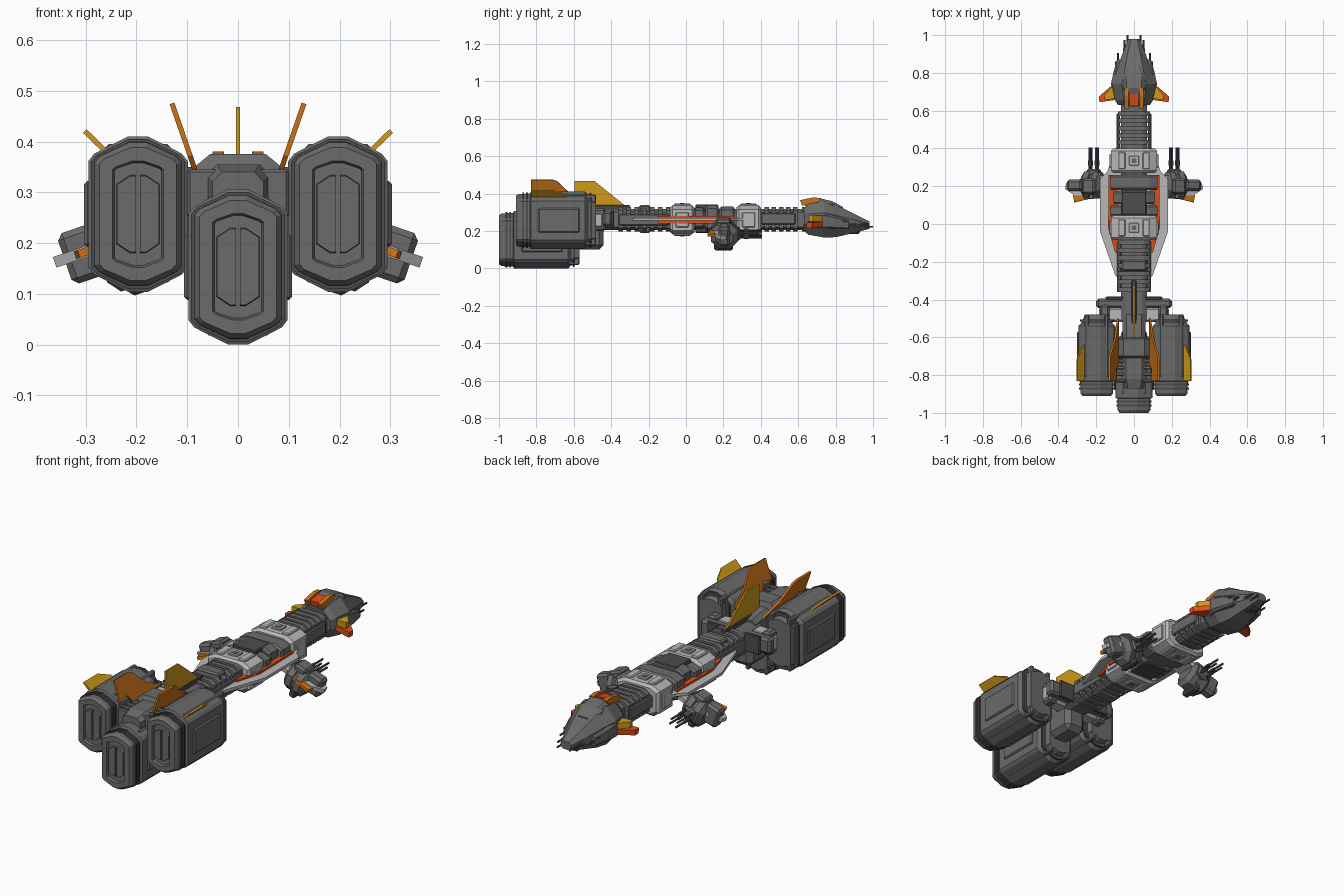
import bpy, bmesh, math
from mathutils import Matrix, Vector

def material(name, rgb):
    m = bpy.data.materials.new(name)
    m.diffuse_color = (*rgb, 1)
    return m

HULL = material("hull grey", (0.145, 0.145, 0.145))
DARK = material("dark grey", (0.075, 0.075, 0.078))
LIGHT = material("light grey", (0.48, 0.48, 0.48))
YELLOW = material("yellow", (0.62, 0.32, 0.01))
ORANGE = material("orange", (0.60, 0.17, 0.01))
RED = material("red orange", (0.72, 0.075, 0.01))

def finish(name, bm, mat, mirror=False, mtx=None):
    if mtx:
        bm.transform(mtx)
    bmesh.ops.recalc_face_normals(bm, faces=bm.faces)
    me = bpy.data.meshes.new(name)
    bm.to_mesh(me)
    bm.free()
    me.materials.append(mat)
    ob = bpy.data.objects.new(name, me)
    bpy.context.collection.objects.link(ob)
    if mirror:
        ob.modifiers.new("mirror", 'MIRROR').use_mirror_merge = False
    return ob

def loft(name, mat, rings, mirror=False, mtx=None):
    bm = bmesh.new()
    vs = [[bm.verts.new(p) for p in r] for r in rings]
    n = len(rings[0])
    for a, b in zip(vs, vs[1:]):
        for i in range(n):
            bm.faces.new((a[i], a[(i + 1) % n], b[(i + 1) % n], b[i]))
    bm.faces.new(vs[0])
    bm.faces.new(vs[-1])
    return finish(name, bm, mat, mirror, mtx)

def box(name, mat, x, y, z, bevel=0.0, mirror=False, mtx=None):
    bm = bmesh.new()
    bmesh.ops.create_cube(bm, size=1)
    for v in bm.verts:
        v.co = [(a + b) / 2 + c * (b - a) for (a, b), c in zip((x, y, z), v.co)]
    if bevel:
        bmesh.ops.bevel(bm, geom=bm.edges[:], offset=bevel, segments=1, affect='EDGES')
    return finish(name, bm, mat, mirror, mtx)

def plate(name, mat, outline, z0, z1, mirror=False, mtx=None):
    return loft(name, mat, [[(x, y, z) for x, y in outline] for z in (z0, z1)], mirror, mtx)

def octa(y, hw, zb, zt, cx=0, k=0.65, j=0.72):
    # eight-sided section across the ship
    c, h = (zb + zt) / 2, (zt - zb) / 2
    q = [(k, 1), (1, j), (1, -j), (k, -1), (-k, -1), (-1, -j), (-1, j), (-k, 1)]
    return [(cx + a * hw, y, c + b * h) for a, b in q]

def rod(name, mat, x, z, y0, y1, r, mirror=True, mtx=None, n=6):
    ring = lambda y: [(x + r * math.cos(i * math.tau / n), y, z + r * math.sin(i * math.tau / n)) for i in range(n)]
    return loft(name, mat, [ring(y0), ring(y1)], mirror, mtx)

# Engine pods: tall hexagonal bodies with recessed rear panel
def pod_ring(cx, cz, y, d, hw=0.098, hh=0.153):
    w, h = hw - d, hh - d
    q = [(0.2, 1), (0.88, 1 - 0.22 * w / 0.098), (1, 1 - 0.32 * w / 0.098)]
    half = q + [(a, -b) for a, b in reversed(q)]
    return [(cx + a * w, y, cz + b * h) for a, b in half + [(-a, -b) for a, b in half]]

def engine(name, cx, cz, r, mirror):
    steps = [(0.012, 0.058), (0.012, 0.052), (0, 0.048), (0, 0.022), (0.014, 0.012), (0.075, 0.010),
             (0.08, 0), (0.37, 0), (0.385, 0.016), (0.40, 0.016), (0.405, 0.026), (0.43, 0.034)]
    loft(name + "_body", HULL, [pod_ring(cx, cz, r + dy, d) for dy, d in steps], mirror)
    # raised half panels on the rear face
    for s in (-1, 1):
        pts = [(0.004, 0.078), (0.016, 0.078), (0.043, 0.060), (0.043, -0.060), (0.016, -0.078), (0.004, -0.078)]
        loft(name + "_rear_panel", HULL, [[(cx + s * a * k, r + y, cz + b * k) for a, b in pts]
                                          for y, k in ((0.02, 1), (0.002, 0.96))], mirror)
        box(name + "_side_panel", HULL, (cx + s * 0.098 - 0.008, cx + s * 0.098 + 0.008),
            (r + 0.12, r + 0.34), (cz - 0.065, cz + 0.065), 0.006, mirror)
        box(name + "_top_rail", HULL, (cx + s * 0.052 - 0.012, cx + s * 0.052 + 0.012),
            (r + 0.10, r + 0.43), (cz - 0.135, cz + 0.138), 0.006, mirror)
    for dy in (0.035, 0.055, 0.395):
        loft(name + "_rib", DARK, [pod_ring(cx, cz, r + dy + e, 0.005 if dy < 0.1 else 0.008)
                                   for e in (0, 0.01)], mirror)

engine("upper_engine", 0.197, 0.257, -0.91, True)
engine("lower_engine", 0, 0.153, -1.0, False)

# Engine mount: central block, arms and cross beams
loft("engine_core", HULL, [octa(y, w, 0.2, t) for y, w, t in
     ((-0.87, 0.05, 0.34), (-0.82, 0.065, 0.355), (-0.71, 0.065, 0.355), (-0.70, 0.085, 0.375),
      (-0.61, 0.085, 0.375), (-0.60, 0.06, 0.35), (-0.48, 0.06, 0.33))])
for i in range(4):
    box("core_rib", HULL, (-0.10, 0.10), (-0.84 + i * 0.035, -0.82 + i * 0.035), (0.25, 0.345), 0.005)
bm = bmesh.new()
bmesh.ops.create_cone(bm, cap_ends=True, segments=16, radius1=0.065, radius2=0.065, depth=0.3)
finish("engine_arm", bm, HULL, False, Matrix.Translation((0, -0.66, 0.285)) @ Matrix.Rotation(math.pi / 2, 4, 'Y'))
box("cross_beam", HULL, (-0.20, 0.20), (-0.445, -0.395), (0.225, 0.305), 0.012)
box("cross_beam_front", DARK, (-0.15, 0.15), (-0.40, -0.385), (0.215, 0.31), 0.004)
box("mount_plate", LIGHT, (-0.185, 0.185), (-0.52, -0.44), (0.215, 0.30), 0.012)
box("mount_joint", HULL, (0.13, 0.18), (-0.51, -0.43), (0.20, 0.32), 0.01, True)
box("lower_mount", HULL, (-0.06, 0.06), (-0.62, -0.44), (0.10, 0.25), 0.025)

# Tail fins
def fin(name, mat, pts, base, tip, t=0.004, mirror=True):
    # points are (height fraction, y) on the plane running from base to tip
    b, d = Vector((base[0], 0, base[1])), Vector((tip[0] - base[0], 0, tip[1] - base[1]))
    n = Vector((d.z, 0, -d.x)).normalized() * t
    loft(name, mat, [[b + d * f + Vector((0, y, 0)) + n * s for f, y in pts] for s in (-1, 1)], mirror)

fin("centre_fin", YELLOW, [(0, -0.30), (1, -0.49), (1, -0.595), (0, -0.595)], (0, 0.315), (0, 0.468), mirror=False)
fin("inner_fin", ORANGE, [(0, -0.50), (0.35, -0.61), (0.93, -0.69), (1, -0.72), (1, -0.83), (0.2, -0.83),
                          (0.3, -0.77), (0, -0.74)], (0.085, 0.345), (0.13, 0.475), 0.005)
fin("outer_fin", YELLOW, [(0, -0.62), (0.55, -0.65), (1, -0.72), (1, -0.83), (0, -0.83)], (0.245, 0.365), (0.302, 0.421), 0.005)

# Spine with ribs
loft("spine", HULL, [octa(y, 0.068, 0.205, 0.318) for y in (-0.52, 0.66)])
for y in [-0.36 + 0.042 * i for i in range(7)] + [0.42 + 0.038 * i for i in range(5)] + [0.62]:
    w = 0.085 if y < 0.6 else 0.062
    loft("spine_rib", HULL, [octa(y + d, w, 0.198, 0.328) for d in (0, 0.024)])
box("spine_side_rail", HULL, (0.075, 0.093), (0.40, 0.585), (0.235, 0.295), 0.005, True)
box("spine_side_rail_rear", HULL, (0.07, 0.09), (-0.36, -0.09), (0.23, 0.29), 0.005, True)
box("spine_top_block", HULL, (-0.065, 0.065), (-0.25, -0.19), (0.19, 0.338), 0.008)
box("spine_top_rail", DARK, (-0.012, 0.012), (-0.60, -0.30), (0.30, 0.338), 0.003)
for y0, y1, w, t in ((0.04, 0.10, 0.125, 0.325), (0.105, 0.175, 0.11, 0.34), (0.18, 0.26, 0.125, 0.33)):
    loft("mid_block", HULL, [octa(y, w - d, 0.535 - t + d, t - d) for y, d in
         ((y0, 0.008), (y0 + 0.01, 0), (y1 - 0.01, 0), (y1, 0.008))])
box("mid_top_plate", DARK, (-0.065, 0.065), (0.05, 0.17), (0.19, 0.342), 0.004)

# Light armour saddles with hatch frames, top and bottom
for c in (0.335, -0.02):
    loft("armour_saddle", LIGHT, [octa(c + y, 0.122 - d, 0.182 + d, 0.338 - d) for y, d in
         ((-0.065, 0.012), (-0.052, 0), (0.052, 0), (0.065, 0.012))])
    box("hatch_frame", LIGHT, (-0.026, 0.026), (c - 0.026, c + 0.026), (0.173, 0.347), 0.003)
    box("hatch", HULL, (-0.013, 0.013), (c - 0.013, c + 0.013), (0.171, 0.349))
    box("saddle_pad", LIGHT, (0.045, 0.085), (c - 0.045, c + 0.045), (0.174, 0.346), 0.005, True)
    box("saddle_side", LIGHT, (0.115, 0.13), (c - 0.035, c + 0.035), (0.22, 0.30), 0.004, True)

# Flank blades and red stripes
plate("flank_blade", LIGHT, [(0.06, 0.42), (0.10, 0.40), (0.14, 0.28), (0.18, 0.24), (0.18, -0.04),
                             (0.10, -0.27), (0.07, -0.31)], 0.255, 0.270, True)
plate("flank_stripe", RED, [(0.09, 0.26), (0.134, 0.26), (0.137, -0.02), (0.10, -0.15), (0.07, -0.15)], 0.24, 0.28, True)

# Side wings carrying gun turrets, built flat then tilted down outward
TILT = Matrix.Translation((0.12, 0, 0.245)) @ Matrix.Rotation(math.radians(19), 4, 'Y')
plate("wing", LIGHT, [(0, 0.15), (0, 0.25), (0.09, 0.26), (0.25, 0.215), (0.255, 0.185), (0.2, 0.15)], -0.011, 0.011, True, TILT)
plate("wing_flap", ORANGE, [(0, 0.19), (0, 0.155), (0.05, 0.15), (0.205, 0.115), (0.212, 0.15), (0.2, 0.18)], -0.008, 0.008, True, TILT)

def disc(u, r, v=-0.025, y=0.205):
    return [(u, y + r * math.cos((i + 0.5) * math.pi / 4), v + r * math.sin((i + 0.5) * math.pi / 4)) for i in range(8)]

loft("turret", HULL, [disc(u, r) for u, r in ((0.05, 0.05), (0.07, 0.076), (0.10, 0.076), (0.104, 0.066),
     (0.116, 0.066), (0.12, 0.078), (0.15, 0.078), (0.17, 0.05))], True, TILT)
box("turret_outer_pod", HULL, (0.15, 0.235), (0.175, 0.235), (-0.055, 0.05), 0.012, True, TILT)
box("turret_top_block", HULL, (0.075, 0.145), (0.16, 0.24), (0.02, 0.06), 0.01, True, TILT)
box("turret_foot", DARK, (0.10, 0.135), (0.15, 0.25), (-0.113, -0.07), 0.008, True, TILT)
box("gun_mantle", HULL, (0.075, 0.14), (0.25, 0.29), (-0.055, 0.005), 0.008, True, TILT)
for u in (0.09, 0.125):
    for v in (-0.013, -0.04):
        rod("gun_barrel", DARK, u, v, 0.27, 0.405, 0.006, True, TILT)
        rod("gun_sleeve", DARK, u, v, 0.31, 0.335, 0.009, True, TILT)

# Nose
loft("nose", HULL, [octa(y, w, b, t, 0, 0.55, 0.35) for y, w, b, t in
     ((0.63, 0.085, 0.20, 0.325), (0.655, 0.10, 0.18, 0.345), (0.74, 0.118, 0.165, 0.36), (0.80, 0.095, 0.167, 0.34),
      (0.90, 0.062, 0.19, 0.292), (0.98, 0.03, 0.212, 0.252))])
loft("nose_crest", HULL, [octa(y, w, 0.25, t) for y, w, t in
     ((0.69, 0.045, 0.365), (0.72, 0.06, 0.374), (0.78, 0.065, 0.36), (0.84, 0.035, 0.328))])
loft("nose_cheek", HULL, [octa(y, w, 0.21, t, 0.08) for y, w, t in
     ((0.70, 0.03, 0.285), (0.74, 0.042, 0.295), (0.80, 0.03, 0.28), (0.87, 0.01, 0.255))], True)
box("nose_chin", DARK, (-0.03, 0.03), (0.68, 0.93), (0.185, 0.215), 0.008)
for x, y0, y1, z in ((0.035, 0.90, 1.0, 0.222), (0.05, 0.88, 0.975, 0.235), (0.085, 0.78, 0.905, 0.235), (0.095, 0.76, 0.86, 0.25)):
    rod("nose_gun", DARK, x, z, y0, y1, 0.005)
    rod("nose_gun_sleeve", HULL, x, z, y0, y0 + 0.05, 0.009)

# Nose side fins and roof vanes
plate("nose_fin_lower", RED, [(0.08, 0.745), (0.115, 0.735), (0.185, 0.675), (0.183, 0.645), (0.08, 0.66)], -0.014, 0.014,
      True, Matrix.Translation((0, 0, 0.25)) @ Matrix.Rotation(math.radians(6), 4, 'Y'))
plate("nose_fin_upper", YELLOW, [(0.07, 0.735), (0.115, 0.73), (0.158, 0.68), (0.155, 0.658), (0.07, 0.665)], 0.252, 0.282, True)
loft("roof_vane", ORANGE, [[(x, 0.62, 0.335), (x, 0.61, 0.365), (x, 0.68, 0.38), (x, 0.72, 0.376), (x, 0.71, 0.35)]
                           for x in (0.028, 0.05)], True)
loft("roof_vane_base", RED, [[(x, 0.63, 0.335), (x, 0.625, 0.362), (x, 0.69, 0.37), (x, 0.69, 0.34)]
                             for x in (-0.025, 0.025)])
